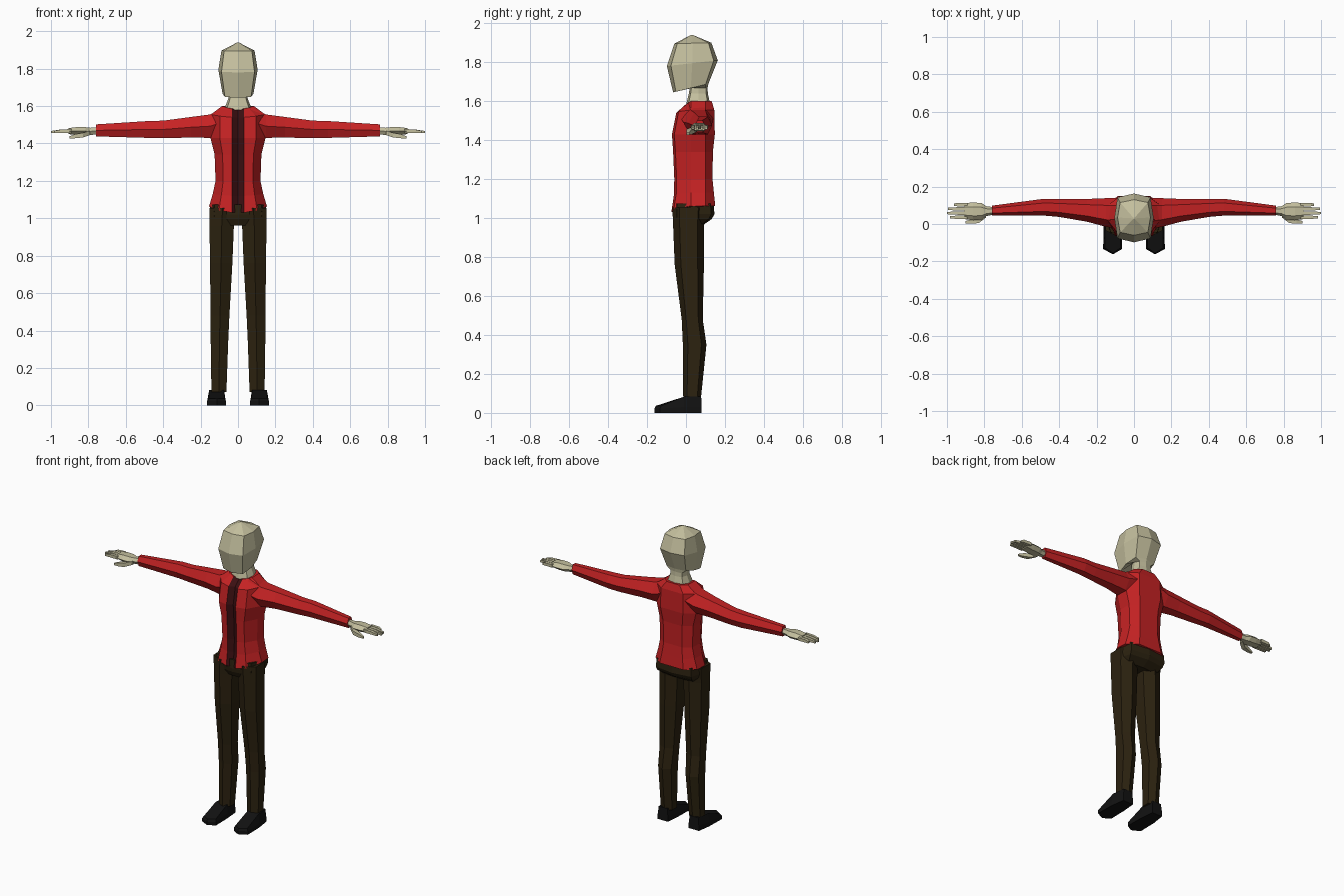
import bpy, bmesh, math
from mathutils import Vector

if "Cube" in bpy.data.objects:
    bpy.data.objects.remove(bpy.data.objects["Cube"])


def material(name, rgb):
    m = bpy.data.materials.new(name)
    m.diffuse_color = (*rgb, 1)
    m.use_nodes = True
    m.node_tree.nodes["Principled BSDF"].inputs["Base Color"].default_value = m.diffuse_color
    return m


SKIN = material("skin", (0.55, 0.52, 0.34))
RED = material("jacket red", (0.56, 0.016, 0.017))
DARK = material("shirt dark red", (0.045, 0.005, 0.006))
BROWN = material("trouser brown", (0.025, 0.016, 0.005))
BLACK = material("shoe black", (0.006, 0.006, 0.006))


def oval(n, a0, a1, b0, b1, turn=0.0, p=1.0):
    """n-sided ring filling the given extents; p below 1 makes it squarer."""
    pts = []
    for i in range(n):
        t = turn + math.tau * i / n
        c, s = round(math.cos(t), 6), round(math.sin(t), 6)
        pts.append((math.copysign(abs(c) ** p, c), math.copysign(abs(s) ** p, s)))
    ma, mb = max(abs(q[0]) for q in pts), max(abs(q[1]) for q in pts)
    return [((a0 + a1) / 2 + q[0] / ma * (a1 - a0) / 2,
             (b0 + b1) / 2 + q[1] / mb * (b1 - b0) / 2) for q in pts]


def loft(name, rings, mats, mirror=False, rule=None):
    """Skin a closed surface over rings of equal size, with capped ends."""
    bm = bmesh.new()
    loops = [[bm.verts.new(p) for p in r] for r in rings]
    n = len(rings[0])
    for a, b in zip(loops, loops[1:]):
        for i in range(n):
            j = (i + 1) % n
            bm.faces.new((a[i], a[j], b[j], b[i]))
    bm.faces.new(loops[0])
    bm.faces.new(loops[-1])
    bmesh.ops.remove_doubles(bm, verts=bm.verts, dist=0.0005)
    bmesh.ops.recalc_face_normals(bm, faces=bm.faces)
    if rule:
        for f in bm.faces:
            f.material_index = rule(f.calc_center_median())
    me = bpy.data.meshes.new(name)
    bm.to_mesh(me)
    bm.free()
    ob = bpy.data.objects.new(name, me)
    for m in mats:
        me.materials.append(m)
    bpy.context.collection.objects.link(ob)
    if mirror:
        ob.modifiers.new("mirror", 'MIRROR').use_axis = (True, False, False)
    return ob


def upright(n, hx, y0, y1, zf, zb, p=1.0, cx=0.0):
    """Horizontal ring whose height runs from zf at the front to zb at the back."""
    return [Vector((x, y, zf + (zb - zf) * (y - y0) / (y1 - y0)))
            for x, y in oval(n, cx - hx, cx + hx, y0, y1, math.pi / 2, p)]


def across(n, x, y0, y1, z0, z1, turn=0.0):
    """Ring standing across the x axis, for arms and fingers."""
    return [Vector((x, y, z)) for y, z in oval(n, y0, y1, z0, z1, turn)]


# head: crown, brow, jaw, underside
loft("head", [upright(8, hx, y0, y1, zf, zb, 0.5) for hx, y0, y1, zf, zb in (
    (0.004, 0.026, 0.034, 1.94, 1.94),
    (0.088, -0.06, 0.13, 1.895, 1.90),
    (0.105, -0.098, 0.163, 1.78, 1.81),
    (0.083, -0.066, 0.115, 1.645, 1.69),
    (0.05, 0.02, 0.11, 1.685, 1.665))], [SKIN])
loft("neck", [upright(8, hx, y0, y1, z, z, 0.6) for hx, y0, y1, z in (
    (0.05, 0.022, 0.11, 1.69), (0.052, 0.015, 0.112, 1.64),
    (0.075, 0.0, 0.125, 1.58))], [SKIN])


# jacket with recessed shirt strip down the front
def jacket_ring(z, hx, yf, yb, zf):
    half = [(0.033, yf, zf), (hx * 0.66, yf + 0.012, zf + (z - zf) * 0.4), (hx, 0.025, z),
            (hx * 0.97, 0.1, z), (hx * 0.55, yb, z)]
    pts = [(0, yf + 0.022, zf)] + half + [(0, yb, z)]
    return [Vector(q) for q in pts + [(-x, y, h) for x, y, h in reversed(half)]]


loft("jacket", [jacket_ring(*r) for r in (
    (1.60, 0.085, 0.0, 0.132, 1.585), (1.555, 0.145, -0.05, 0.145, 1.54),
    (1.43, 0.147, -0.072, 0.148, 1.43), (1.34, 0.125, -0.066, 0.138, 1.34),
    (1.20, 0.12, -0.06, 0.136, 1.20), (1.13, 0.135, -0.062, 0.143, 1.12),
    (1.063, 0.155, -0.075, 0.15, 1.03))], [RED, DARK], rule=lambda c: int(
        abs(c.x) < 0.03 and c.y < 0.0 and 1.04 < c.z < 1.57))

# sleeves
loft("sleeve", [across(6, *r) for r in (
    (0.07, -0.03, 0.14, 1.44, 1.595), (0.15, -0.015, 0.138, 1.43, 1.555),
    (0.25, 0.012, 0.134, 1.432, 1.542), (0.40, 0.038, 0.134, 1.428, 1.522),
    (0.48, 0.045, 0.135, 1.43, 1.52), (0.76, 0.045, 0.098, 1.438, 1.502))],
    [RED], mirror=True)

# hands
loft("palm", [across(6, *r) for r in (
    (0.75, 0.05, 0.09, 1.448, 1.486), (0.79, 0.042, 0.095, 1.446, 1.484),
    (0.815, 0.022, 0.112, 1.444, 1.487), (0.86, 0.02, 0.115, 1.445, 1.488),
    (0.905, 0.026, 0.112, 1.45, 1.482))], [SKIN], mirror=True)
for i, tip in enumerate((0.985, 1.0, 0.995, 0.962)):
    y = 0.036 + i * 0.0225
    loft("finger_%d" % (i + 1), [across(4, x, y - w, y + w, z - w, z + w, math.pi / 4)
         for x, w, z in ((0.89, 0.010, 1.467), (0.945, 0.009, 1.466),
                         (tip, 0.006, 1.461))], [SKIN], mirror=True)
loft("thumb", [across(4, *r, math.pi / 4) for r in (
    (0.79, 0.035, 0.06, 1.445, 1.468), (0.83, 0.005, 0.035, 1.432, 1.457),
    (0.87, 0.002, 0.024, 1.428, 1.45), (0.902, 0.004, 0.016, 1.427, 1.438))],
    [SKIN], mirror=True)

# trousers: seat and legs
loft("trouser_seat", [upright(8, hx, y0, y1, z, z, 0.5) for hx, y0, y1, z in (
    (0.148, -0.062, 0.142, 1.075), (0.152, -0.066, 0.146, 1.02),
    (0.148, -0.062, 0.132, 0.995), (0.125, -0.045, 0.085, 0.962))], [BROWN])
loft("trouser_leg", [upright(6, (x1 - x0) / 2, y0, y1, z, z, 0.8, (x0 + x1) / 2)
     for x0, x1, y0, y1, z in (
    (0.012, 0.153, -0.070, 0.10, 1.055), (0.022, 0.152, -0.066, 0.092, 0.96),
    (0.030, 0.150, -0.058, 0.092, 0.76), (0.046, 0.146, -0.022, 0.086, 0.48),
    (0.052, 0.146, -0.016, 0.105, 0.35), (0.062, 0.142, -0.014, 0.076, 0.07))],
    [BROWN], mirror=True)


# shoes: sole outline raised into a sloping upper
def shoe_ring(w, toe, heel, z_toe, z_heel):
    out = [(-0.7, heel), (-0.85, -0.01), (-0.9, toe + 0.028), (0.0, toe),
           (1.0, toe + 0.028), (0.95, -0.01), (0.7, heel)]
    return [Vector((0.112 + k * w, y, z_heel if y > -0.02 else z_toe)) for k, y in out]


loft("shoe", [shoe_ring(0.053, -0.162, 0.08, 0, 0),
              shoe_ring(0.053, -0.162, 0.08, 0.022, 0.03),
              shoe_ring(0.044, -0.155, 0.078, 0.036, 0.083)], [BLACK], mirror=True)
